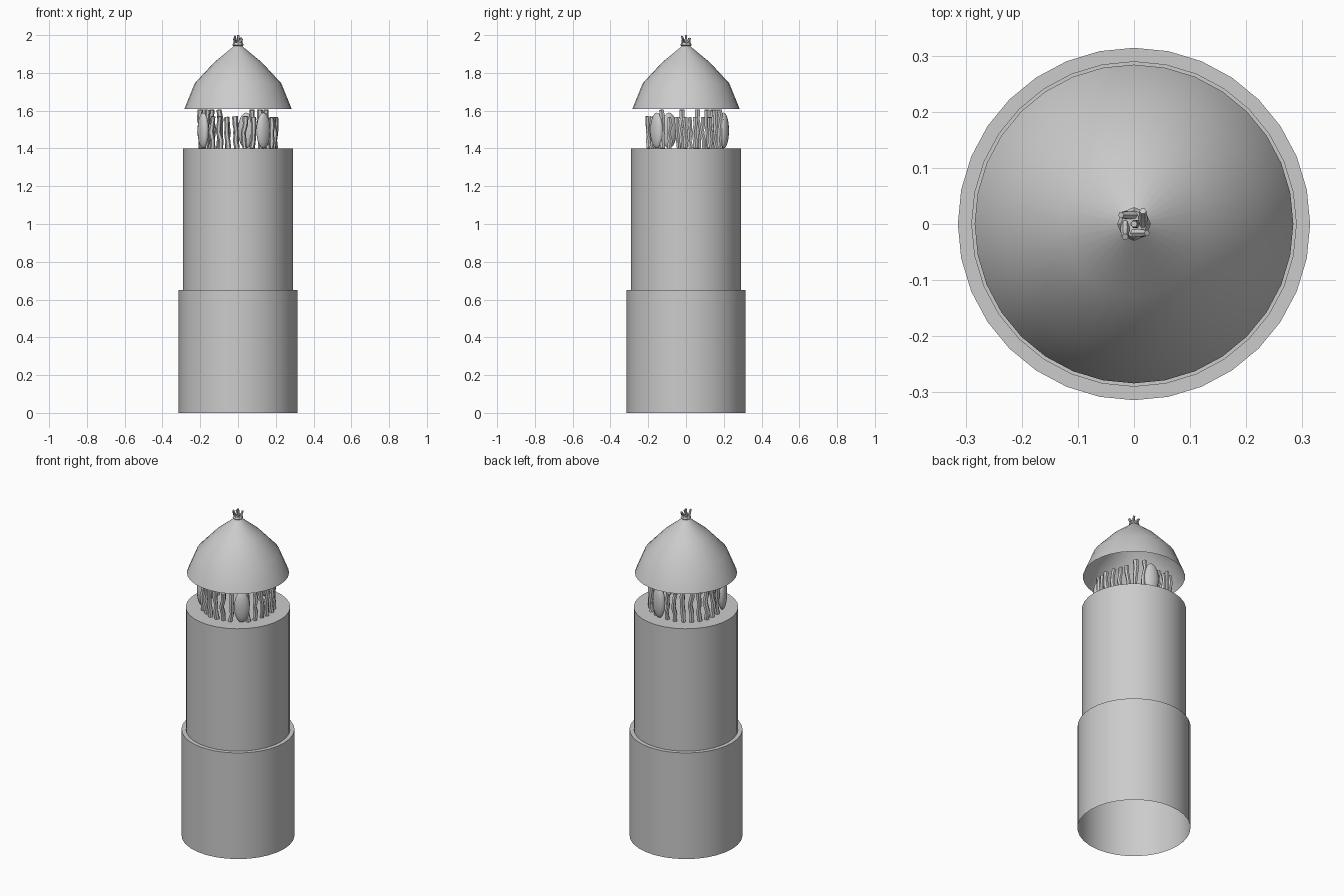
import bpy, math, random
from mathutils import Vector

random.seed(4)
cube = bpy.data.objects.get("Cube")
if cube:
    bpy.data.objects.remove(cube, do_unlink=True)

stone = bpy.data.materials.new("pale grey")
stone.use_nodes = True
stone.diffuse_color = (0.6, 0.6, 0.6, 1)
stone.node_tree.nodes["Principled BSDF"].inputs["Base Color"].default_value = (0.6, 0.6, 0.6, 1)


def add_mesh(name, verts, faces, angle=40):
    mesh = bpy.data.meshes.new(name)
    mesh.from_pydata(verts, [], faces)
    mesh.materials.append(stone)
    obj = bpy.data.objects.new(name, mesh)
    bpy.context.collection.objects.link(obj)
    bpy.ops.object.select_all(action="DESELECT")
    obj.select_set(True)
    bpy.context.view_layer.objects.active = obj
    bpy.ops.object.shade_smooth_by_angle(angle=math.radians(angle))
    return obj


def skin(rings, cap_start=False, cap_end=False):
    """Join equal rings of points into a tube."""
    n = len(rings[0])
    verts = [p for ring in rings for p in ring]
    faces = [(k * n + i, k * n + (i + 1) % n, (k + 1) * n + (i + 1) % n, (k + 1) * n + i)
             for k in range(len(rings) - 1) for i in range(n)]
    if cap_start:
        faces.append(tuple(reversed(range(n))))
    if cap_end:
        faces.append(tuple(range(len(verts) - n, len(verts))))
    return verts, faces


def circle(radius, z, sides):
    return [Vector((radius * math.cos(math.tau * i / sides),
                    radius * math.sin(math.tau * i / sides), z)) for i in range(sides)]


def lathe(name, profile, sides=32, cap_start=False, cap_end=False):
    rings = [circle(r, z, sides) for r, z in profile]
    return add_mesh(name, *skin(rings, cap_start, cap_end))


def stick(name, path, radii, sides=6):
    """Tapered rod through a few points."""
    rings = []
    for k, point in enumerate(path):
        along = path[min(k + 1, len(path) - 1)] - path[max(k - 1, 0)]
        turn = Vector((0, 0, 1)).rotation_difference(along)
        rings.append([point + turn @ p for p in circle(radii[k], 0, sides)])
    return add_mesh(name, *skin(rings, True, True))


# Tower: open underneath, with a ledge where it steps in
lathe("lower_tower", [(0.314, 0), (0.314, 0.65), (0.29, 0.65)])
lathe("upper_tower", [(0.29, 0.65), (0.29, 1.4)], cap_end=True)

# Hollow domed roof
lathe("roof", [(0.284, 1.61), (0.229, 1.745), (0.127, 1.855), (0.012, 1.95)])

# Three egg-shaped stones standing among the posts
egg_angles = [math.radians(a) for a in (-49, 78, 206)]
for i, a in enumerate(egg_angles):
    bpy.ops.mesh.primitive_uv_sphere_add(segments=16, ring_count=10, radius=1,
                                         location=(0.205 * math.cos(a), 0.205 * math.sin(a), 1.495),
                                         rotation=(0, 0, a))
    egg = bpy.context.object
    egg.name = f"egg_stone_{i + 1}"
    egg.scale = (0.026, 0.044, 0.095)
    egg.data.materials.append(stone)
    bpy.ops.object.shade_smooth()

# Ring of crooked posts
count = 27
for i in range(count):
    a = math.tau * i / count
    if any(abs(math.remainder(a - e, math.tau)) < 0.14 for e in egg_angles):
        continue
    height = random.choice((0.165, 0.17, 0.205))
    path = []
    for k in range(5):
        sway = a + random.uniform(-0.035, 0.035)
        r = 0.197 + random.uniform(-0.006, 0.006)
        path.append(Vector((r * math.cos(sway), r * math.sin(sway), 1.4 + height * k / 4)))
    stick(f"post_{i + 1}", path, [random.uniform(0.011, 0.016) for _ in path])

# Finial: a small collar with four prongs set in a pinwheel
lathe("finial_collar", [(0.022, 1.94), (0.03, 1.947), (0.024, 1.96)], 8, True, True)
for i, top in enumerate((1.982, 1.995, 1.982, 1.985)):
    path = [Vector((0.008, 0.016, 1.95)), Vector((-0.012, 0.016, 1.967)), Vector((-0.023, 0.016, top))]
    for p in path:
        p.rotate(Vector((1, 0)).to_3d().rotation_difference(
            Vector((math.cos(i * math.pi / 2 + 0.001), math.sin(i * math.pi / 2 + 0.001), 0))))
    stick(f"finial_prong_{i + 1}", path, [0.007, 0.008, 0.006])
stick("finial_tip", [Vector((0, 0, 1.95)), Vector((0.003, 0, 1.975)), Vector((0, 0, 2.0))],
      [0.007, 0.008, 0.006])
